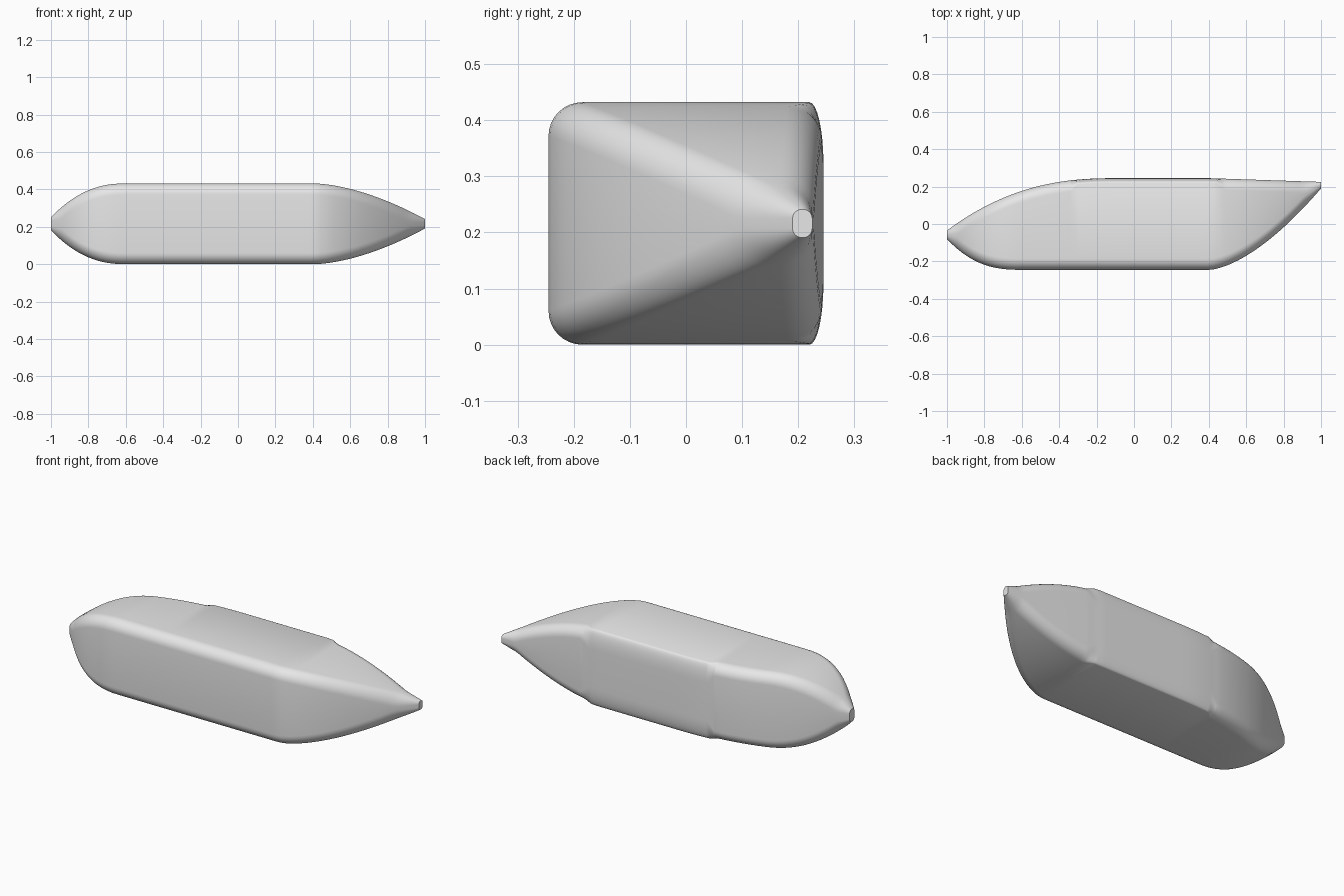
import bpy
import math
from math import cos, sin, pi

cube = bpy.data.objects.get("Cube")
if cube:
    bpy.data.objects.remove(cube, do_unlink=True)

LENGTH_HALF = 1.0
MID_Z = 0.216
SIDE = 0.245
CORNER_STEPS = 8


def ramp(x, start, end):
    """0 at start, 1 at end, clamped."""
    return min(1.0, max(0.0, (x - start) / (end - start)))


def section(x):
    """Rounded rectangle outline of the hull at x."""
    tail, nose = ramp(x, -0.6, -1), ramp(x, 0.4, 1)
    half = MID_Z - 0.181 * tail ** 2.3 - 0.191 * nose ** 1.7
    front = -SIDE + 0.165 * tail ** 2.6 + 0.435 * nose ** 1.6
    back = SIDE - 0.28 * ramp(x, -0.1, -1) ** 2.4 - 0.02 * nose

    # Front edges are round; the middle of the back has a shallow, tall edge
    width = back - front
    radius = min(0.06, 0.9 * half, 0.45 * width)
    middle = ramp(x, -0.34, -0.3) * ramp(x, 0.49, 0.44)
    back_y = radius + (0.025 - radius) * middle
    back_z = radius + (0.11 - radius) * middle

    corners = [
        (back - back_y, half - back_z, back_y, back_z, 0),
        (front + radius, half - radius, radius, radius, 1),
        (front + radius, radius - half, radius, radius, 2),
        (back - back_y, back_z - half, back_y, back_z, 3),
    ]
    ring = []
    for cy, cz, ry, rz, quarter in corners:
        for i in range(CORNER_STEPS + 1):
            a = (quarter + i / CORNER_STEPS) * pi / 2
            ring.append((x, cy + ry * cos(a), MID_Z + cz + rz * sin(a)))
    return ring


# Stations packed more closely towards both tips, plus the edge steps
stations = {-LENGTH_HALF * cos(pi * i / 64) for i in range(65)}
stations |= {-0.6, -0.34, -0.3, 0.4, 0.44, 0.49}
rings = [section(x) for x in sorted(stations)]
count = len(rings[0])

# Loft the hull and close both ends
verts = [v for ring in rings for v in ring]
faces = [tuple(range(count)), tuple(reversed(range(len(verts) - count, len(verts))))]
for s in range(len(rings) - 1):
    for i in range(count):
        j = (i + 1) % count
        a, b = s * count, (s + 1) * count
        faces.append((a + j, a + i, b + i, b + j))

mesh = bpy.data.meshes.new("hull")
mesh.from_pydata(verts, [], [tuple(reversed(f)) for f in faces])
mesh.update()
hull = bpy.data.objects.new("hull", mesh)
bpy.context.collection.objects.link(hull)

# Plain grey finish
grey = bpy.data.materials.new("light_grey")
grey.use_nodes = True
colour = (0.8, 0.8, 0.8, 1)
grey.diffuse_color = colour
grey.node_tree.nodes["Principled BSDF"].inputs["Base Color"].default_value = colour
mesh.materials.append(grey)

bpy.ops.object.select_all(action="DESELECT")
hull.select_set(True)
bpy.context.view_layer.objects.active = hull
bpy.ops.object.mode_set(mode="EDIT")
bpy.ops.mesh.select_all(action="SELECT")
bpy.ops.mesh.normals_make_consistent(inside=False)
bpy.ops.object.mode_set(mode="OBJECT")
bpy.ops.object.shade_smooth_by_angle(angle=math.radians(35))
